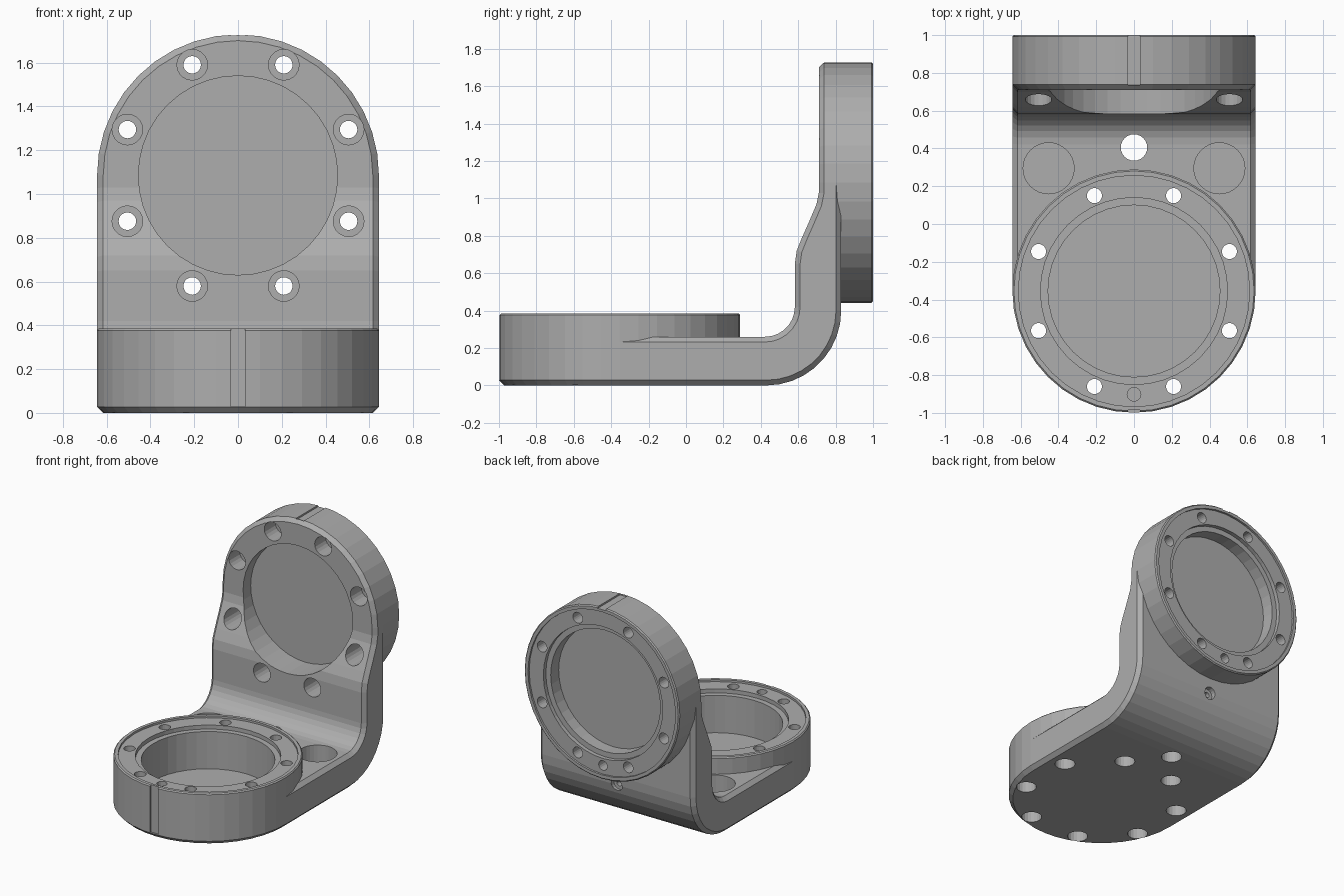
import bpy, bmesh
from math import cos, sin, pi, radians
from mathutils import Vector

cube = bpy.data.objects.get("Cube")
if cube:
    bpy.data.objects.remove(cube, do_unlink=True)

R = 0.644           # outer radius of both flanges and half width of the arm
BASE = -0.355       # flange centre along y
BACK = 1.085        # flange centre along z
BOLT = 0.547        # bolt circle radius

grey = bpy.data.materials.new("machined_grey")
grey.use_nodes = True
colour = (0.42, 0.42, 0.42, 1)
grey.diffuse_color = colour
grey.node_tree.nodes["Principled BSDF"].inputs["Base Color"].default_value = colour


def finish(name, bm):
    bmesh.ops.recalc_face_normals(bm, faces=bm.faces)
    mesh = bpy.data.meshes.new(name)
    bm.to_mesh(mesh)
    bm.free()
    mesh.materials.append(grey)
    ob = bpy.data.objects.new(name, mesh)
    bpy.context.collection.objects.link(ob)
    return ob


def orient(axis, a, b, h):
    """Place plane coordinates a, b and height h along the given axis."""
    return {"z": (a, b, h), "y": (a, h, b), "x": (h, a, b)}[axis]


def prism(name, axis, outline, low, high):
    bm = bmesh.new()
    face = bm.faces.new([bm.verts.new(orient(axis, a, b, low)) for a, b in outline])
    moved = bmesh.ops.extrude_face_region(bm, geom=[face])["geom"]
    shift = Vector(orient(axis, 0, 0, high - low))
    bmesh.ops.translate(bm, vec=shift, verts=[g for g in moved if isinstance(g, bmesh.types.BMVert)])
    return finish(name, bm)


def lathes(name, axis, centres, profile, sides):
    """Solids of revolution from (radius, height) steps, one at each centre."""
    bm = bmesh.new()
    for ca, cb in centres:
        rings = [[bm.verts.new(orient(axis, ca + r * cos(2 * pi * i / sides),
                                      cb + r * sin(2 * pi * i / sides), h))
                  for i in range(sides)] for r, h in profile]
        for lower, upper in zip(rings, rings[1:]):
            for i in range(sides):
                j = (i + 1) % sides
                bm.faces.new((lower[i], lower[j], upper[j], upper[i]))
        bm.faces.new(rings[0])
        bm.faces.new(rings[-1])
    return finish(name, bm)


def apply(ob, mod):
    bpy.context.view_layer.objects.active = ob
    bpy.ops.object.modifier_apply(modifier=mod.name)


def combine(ob, other, operation):
    mod = ob.modifiers.new(operation.lower(), "BOOLEAN")
    mod.operation, mod.object, mod.solver = operation, other, "EXACT"
    apply(ob, mod)
    bpy.data.objects.remove(other, do_unlink=True)


def arc(ca, cb, r, start, end, steps):
    angles = [radians(start + (end - start) * i / steps) for i in range(steps + 1)]
    return [(ca + r * cos(t), cb + r * sin(t)) for t in angles]


# Bent arm: side profile trimmed by a rounded outline in plan and in elevation
side = [(-1.2, 0)] + arc(0.43, 0.4, 0.4, -90, 0, 9) + [(0.83, 1.9), (0.71, 1.9)]
side += [(0.71, 1.03), (0.698, 0.97), (0.66, 0.88), (0.62, 0.79), (0.592, 0.72), (0.582, 0.65)]
side += arc(0.422, 0.42, 0.16, 0, -90, 7) + [(-1.2, 0.26)]
arm = prism("bent_flange_bracket", "x", side, -0.9, 0.9)
plan = arc(0, BASE, R, 180, 360, 20) + [(R, 1.2), (-R, 1.2)]
combine(arm, prism("plan_trim", "z", plan, -0.5, 2.2), "INTERSECT")
elevation = arc(0, BACK, R, 0, 180, 20) + [(-R, -0.5), (R, -0.5)]
combine(arm, prism("elevation_trim", "y", elevation, -1.4, 1.2), "INTERSECT")

bm = bmesh.new()
bm.from_mesh(arm.data)
bmesh.ops.remove_doubles(bm, verts=bm.verts, dist=0.0005)
bmesh.ops.dissolve_limit(bm, angle_limit=0.01, verts=bm.verts, edges=bm.edges)
bm.to_mesh(arm.data)
bm.free()

# Chamfer along every long edge of the arm
bevel = arm.modifiers.new("chamfer", "BEVEL")
bevel.width, bevel.segments = 0.028, 1
bevel.limit_method, bevel.angle_limit = "ANGLE", radians(60)
bevel.use_clamp_overlap = False
apply(arm, bevel)

# Round flanges
combine(arm, lathes("base_flange", "z", [(0, BASE)],
        [(R - 0.028, 0.001), (R, 0.029), (R, 0.377), (R - 0.008, 0.385)], 40), "UNION")
combine(arm, lathes("back_flange", "y", [(0, BACK)],
        [(R - 0.028, 0.711), (R, 0.739), (R, 0.992), (R - 0.008, 1.0)], 40), "UNION")

# Stepped pockets: recessed bolt face, inner shelf and deep bore
combine(arm, lathes("base_pocket", "z", [(0, BASE)],
        [(0.455, 0.06), (0.455, 0.34), (0.495, 0.34), (0.495, 0.37), (0.612, 0.37), (0.612, 0.5)], 40),
        "DIFFERENCE")
combine(arm, lathes("back_pocket", "y", [(0, BACK)],
        [(0.455, 0.86), (0.455, 0.955), (0.495, 0.955), (0.495, 0.985), (0.612, 0.985), (0.612, 1.1)], 40),
        "DIFFERENCE")
combine(arm, lathes("front_pocket", "y", [(0, BACK)], [(0.455, 0.4), (0.455, 0.8)], 40), "DIFFERENCE")

# Counterbored bolt holes
bolts = [(BOLT * cos(pi / 8 + k * pi / 4), BOLT * sin(pi / 8 + k * pi / 4)) for k in range(8)]
combine(arm, lathes("base_bolts", "z", [(a, BASE + b) for a, b in bolts],
        [(0.07, -0.1), (0.07, 0.2), (0.04, 0.2), (0.04, 0.5)], 20), "DIFFERENCE")
combine(arm, lathes("back_bolts", "y", [(a, BACK + b) for a, b in bolts],
        [(0.07, 0.4), (0.07, 0.84), (0.04, 0.84), (0.04, 1.1)], 20), "DIFFERENCE")

# Locating pin holes
combine(arm, lathes("base_pin", "z", [(0, BASE - BOLT)], [(0.036, 0.25), (0.036, 0.5)], 16), "DIFFERENCE")
combine(arm, lathes("back_pin", "y", [(0, BACK - BOLT)], [(0.036, 0.87), (0.036, 1.1)], 16), "DIFFERENCE")

# Cable hole, two corner pockets and the small screw hole at the heel
combine(arm, lathes("cable_hole", "z", [(0, 0.405)], [(0.07, -0.2), (0.07, 0.4)], 24), "DIFFERENCE")
combine(arm, lathes("corner_pockets", "z", [(-0.452, 0.295), (0.452, 0.295)],
        [(0.135, 0.06), (0.135, 0.36)], 32), "DIFFERENCE")
combine(arm, lathes("heel_screw", "y", [(0, 0.33)],
        [(0.02, 0.72), (0.02, 0.79), (0.045, 0.79), (0.045, 0.95)], 16), "DIFFERENCE")

# Alignment notches on both rims
slot = 0.033
combine(arm, prism("base_notch", "z", [(-slot, -1.1), (slot, -1.1), (slot, -0.984), (-slot, -0.984)],
        0.03, 0.5), "DIFFERENCE")
combine(arm, prism("back_notch", "y", [(-slot, 1.714), (slot, 1.714), (slot, 1.9), (-slot, 1.9)],
        0.735, 1.1), "DIFFERENCE")

# Flat machined facets
for poly in arm.data.polygons:
    poly.use_smooth = False
    poly.material_index = 0
